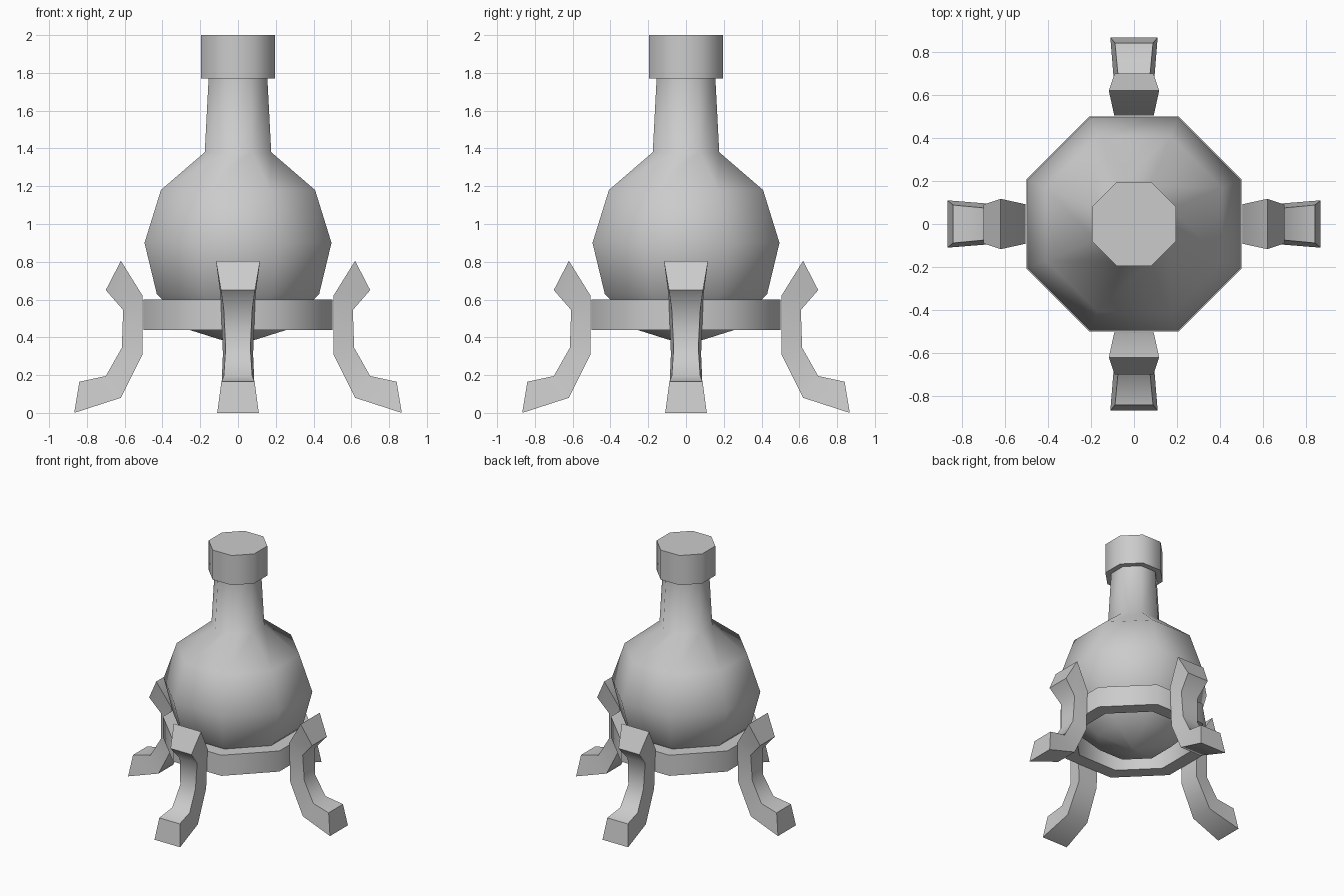
import bpy, bmesh, math
from math import pi, cos, sin

cube = bpy.data.objects.get("Cube")
if cube:
    bpy.data.objects.remove(cube, do_unlink=True)

# Single grey material
GREY = (0.6, 0.6, 0.6, 1.0)
mat = bpy.data.materials.new("plain_grey")
mat.use_nodes = True
mat.diffuse_color = GREY
bsdf = mat.node_tree.nodes["Principled BSDF"]
bsdf.inputs["Base Color"].default_value = GREY
bsdf.inputs["Roughness"].default_value = 0.7

SIDES = 8


def finish(name, bm):
    """Turn a bmesh into a smooth-shaded object with sharp corners kept."""
    bmesh.ops.recalc_face_normals(bm, faces=bm.faces)
    mesh = bpy.data.meshes.new(name)
    bm.to_mesh(mesh)
    bm.free()
    mesh.materials.append(mat)
    obj = bpy.data.objects.new(name, mesh)
    bpy.context.collection.objects.link(obj)
    bpy.ops.object.select_all(action="DESELECT")
    obj.select_set(True)
    bpy.context.view_layer.objects.active = obj
    bpy.ops.object.shade_smooth_by_angle(angle=math.radians(60))
    return obj


def bridge(bm, a, b):
    for i in range(len(a)):
        j = (i + 1) % len(a)
        bm.faces.new((a[i], a[j], b[j], b[i]))


def lathe(name, profile, closed=False):
    """Octagonal lathe; profile holds (distance to flat side, height)."""
    bm = bmesh.new()
    rings = []
    for r, z in profile:
        r /= cos(pi / SIDES)
        angles = [2 * pi * (i + 0.5) / SIDES for i in range(SIDES)]
        rings.append([bm.verts.new((r * cos(a), r * sin(a), z)) for a in angles])
    for a, b in zip(rings, rings[1:]):
        bridge(bm, a, b)
    if closed:
        bridge(bm, rings[-1], rings[0])
    else:
        bm.faces.new(rings[0])
        bm.faces.new(rings[-1])
    return finish(name, bm)


# Flask body with round belly and tapering neck
lathe("flask", [(0.02, 0.365), (0.25, 0.437), (0.43, 0.63), (0.495, 0.9),
                (0.408, 1.18), (0.176, 1.38), (0.155, 1.78)])

# Stopper on the neck
lathe("stopper", [(0.195, 1.77), (0.195, 2.0)])

# Stand ring around the belly
lathe("stand_ring", [(0.4, 0.44), (0.5, 0.44), (0.5, 0.6), (0.4, 0.6)], closed=True)

# Leg sections: inner radius, height, half width, then the same for the outer edge
LEG = [(0.62, 0.805, 0.117, 0.70, 0.65, 0.09),
       (0.505, 0.62, 0.092, 0.608, 0.545, 0.075),
       (0.505, 0.31, 0.08, 0.615, 0.345, 0.065),
       (0.62, 0.08, 0.09, 0.70, 0.195, 0.075),
       (0.867, 0.0, 0.11, 0.84, 0.165, 0.088)]


def leg(name, angle):
    bm = bmesh.new()
    sections = []
    for ri, zi, wi, ro, zo, wo in LEG:
        corners = [(ri, -wi, zi), (ri, wi, zi), (ro, wo, zo), (ro, -wo, zo)]
        sections.append([bm.verts.new(c) for c in corners])
    for a, b in zip(sections, sections[1:]):
        bridge(bm, a, b)
    bm.faces.new(sections[0])
    bm.faces.new(sections[-1])
    finish(name, bm).rotation_euler.z = angle


# Four curved legs
for i, side in enumerate(("left", "back", "right", "front")):
    leg(side + "_leg", i * pi / 2)
